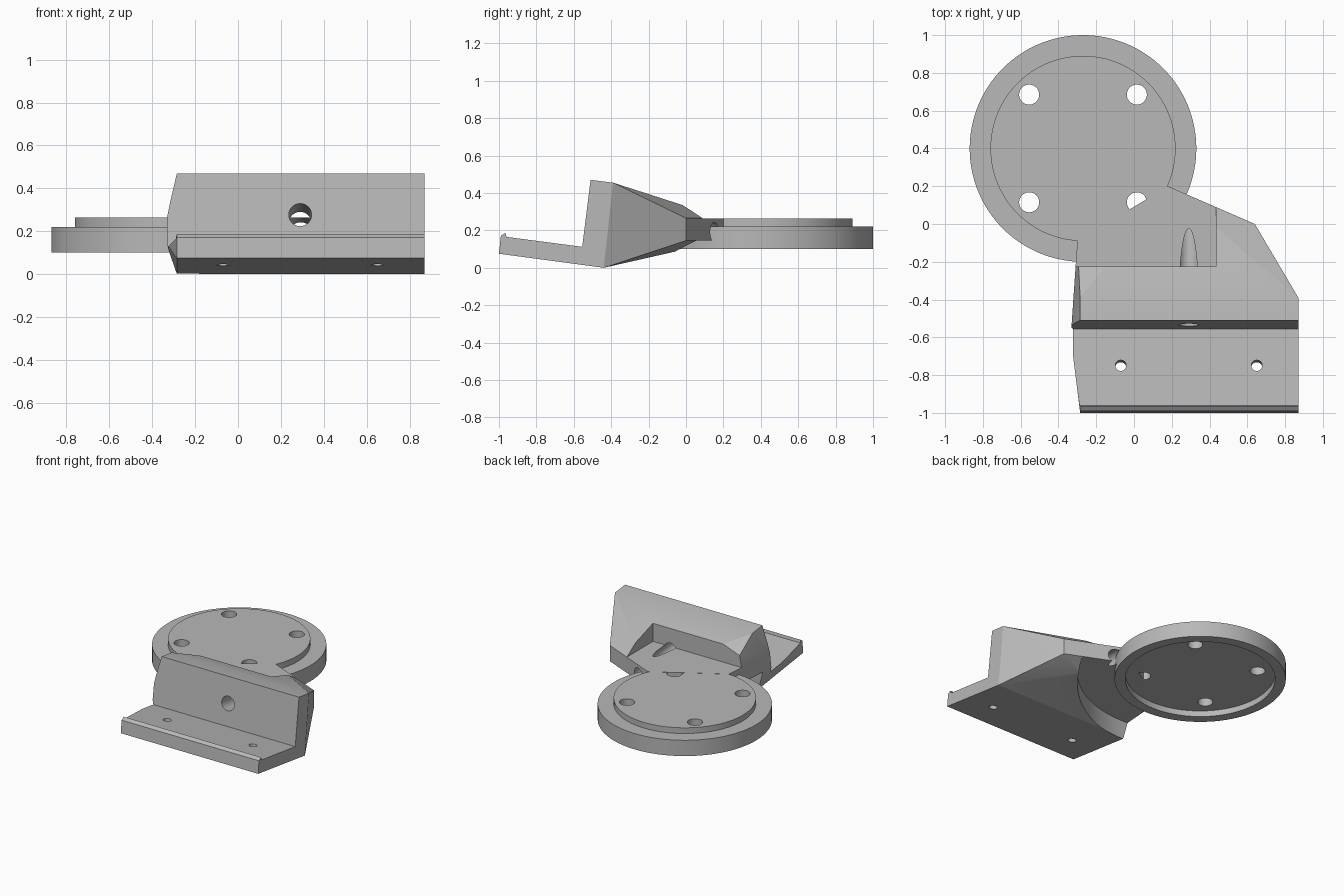
import bpy, bmesh, math
from mathutils import Vector, Matrix

if "Cube" in bpy.data.objects:
    bpy.data.objects.remove(bpy.data.objects["Cube"], do_unlink=True)

grey = bpy.data.materials.new("plain_grey")
grey.use_nodes = True
grey.diffuse_color = (0.48, 0.48, 0.48, 1)
grey.node_tree.nodes["Principled BSDF"].inputs["Base Color"].default_value = (0.48, 0.48, 0.48, 1)

TILT = math.radians(7.3)          # lean of the clamp jaw
LEFT, RIGHT = -0.285, 0.87        # jaw ends
PLATE_LOW, PLATE_TOP = 0.145, 0.265
DISC = Vector((-0.27, 0.40, 0))


def finish(bm, name):
    bmesh.ops.recalc_face_normals(bm, faces=bm.faces)
    mesh = bpy.data.meshes.new(name)
    bm.to_mesh(mesh)
    bm.free()
    mesh.materials.append(grey)
    obj = bpy.data.objects.new(name, mesh)
    bpy.context.collection.objects.link(obj)
    return obj


def hull(points, name):
    bm = bmesh.new()
    for p in points:
        bm.verts.new(p)
    bmesh.ops.convex_hull(bm, input=bm.verts[:])
    bmesh.ops.delete(bm, geom=[v for v in bm.verts if not v.link_faces], context="VERTS")
    bmesh.ops.dissolve_limit(bm, angle_limit=0.002, verts=bm.verts[:], edges=bm.edges[:])
    return finish(bm, name)


def prism(profile, x0, x1, name):
    """Extrude a (y, z) profile along x."""
    bm = bmesh.new()
    face = bm.faces.new([bm.verts.new((x0, y, z)) for y, z in profile])
    new = bmesh.ops.extrude_face_region(bm, geom=[face])["geom"]
    bmesh.ops.translate(bm, vec=(x1 - x0, 0, 0),
                        verts=[g for g in new if isinstance(g, bmesh.types.BMVert)])
    return finish(bm, name)


def rod(centre, radius, length, tilt=0.0, sides=48):
    bm = bmesh.new()
    bmesh.ops.create_cone(bm, cap_ends=True, segments=sides, radius1=radius,
                          radius2=radius, depth=length,
                          matrix=Matrix.Translation(centre) @ Matrix.Rotation(tilt, 4, "X"))
    return finish(bm, "cutter")


def cut(obj, cutter):
    cutter.hide_render = True
    mod = obj.modifiers.new("cut", "BOOLEAN")
    mod.operation, mod.solver, mod.object = "DIFFERENCE", "EXACT", cutter
    bpy.context.view_layer.objects.active = obj
    bpy.ops.object.modifier_apply(modifier=mod.name)
    bpy.data.objects.remove(cutter, do_unlink=True)


def smooth(obj):
    bpy.ops.object.select_all(action="DESELECT")
    obj.select_set(True)
    bpy.context.view_layer.objects.active = obj
    bpy.ops.object.shade_smooth_by_angle(angle=math.radians(20))


# Bracket body: jaw profile blended into the flat mounting plate
jaw = [(-1, 0.075), (-0.99, 0.17), (-0.965, 0.187), (-0.51, 0.47), (-0.39, 0.455), (-0.44, 0)]
plate = [(-0.335, -0.60), (-0.30, -0.09), (0.18, 0.20), (0.64, 0.0)]
points = [(x, y, z) for x in (LEFT, RIGHT) for y, z in jaw]
points += [(x, y, z) for x, y in plate for z in (PLATE_LOW, PLATE_TOP)]
bracket = hull(points, "bracket")

# Open mouth of the jaw, leaving ledge, lip and upright wall
cut(bracket, prism([(-0.96, 0.165), (-0.555, 0.112), (-0.51, 0.47), (-0.48, 0.7),
                    (-1.2, 0.7), (-1.2, 0.2), (-0.965, 0.187)], -1, 1.5, "cutter"))

# Pocket above the mounting plate
cut(bracket, prism([(-0.225, 0.2645), (1, 0.2645), (1, 1), (-0.225, 1)], -1, 0.435, "cutter"))

# Round clearance below the plate, concentric with the disc
cut(bracket, rod(DISC + Vector((0, 0, PLATE_LOW - 0.25)), 0.86, 0.5, sides=128))

# Screw bore through the wall, and two holes through the ledge
bore_dir = Vector((0, math.cos(TILT), -math.sin(TILT)))
cut(bracket, rod(Vector((0.29, -0.53, 0.276)) + bore_dir * 0.3, 0.053, 1.0,
                 math.radians(90) - TILT))
for x in (-0.07, 0.65):
    cut(bracket, rod((x, -0.755, 0.09), 0.029, 0.4, -TILT, 32))
smooth(bracket)

# Stepped disc, turned from half its section, with a recess underneath
section = [(0, 0.145), (0.525, 0.145), (0.525, 0.10), (0.60, 0.10),
           (0.60, 0.22), (0.49, 0.22), (0.49, 0.2635), (0, 0.2635)]
bm = bmesh.new()
ring = [bm.verts.new((r, 0, z)) for r, z in section]
edges = [bm.edges.new(pair) for pair in zip(ring, ring[1:])]
bmesh.ops.spin(bm, geom=ring + edges, cent=(0, 0, 0), axis=(0, 0, 1),
               angle=math.tau, steps=128, use_duplicate=False)
bmesh.ops.remove_doubles(bm, verts=bm.verts[:], dist=0.0001)
bmesh.ops.translate(bm, vec=DISC, verts=bm.verts[:])
disc = finish(bm, "mounting_disc")

# Four bolt holes
for sx in (-1, 1):
    for sy in (-1, 1):
        cut(disc, rod(DISC + Vector((sx * 0.285, sy * 0.285, 0.2)), 0.053, 0.6))
smooth(disc)
